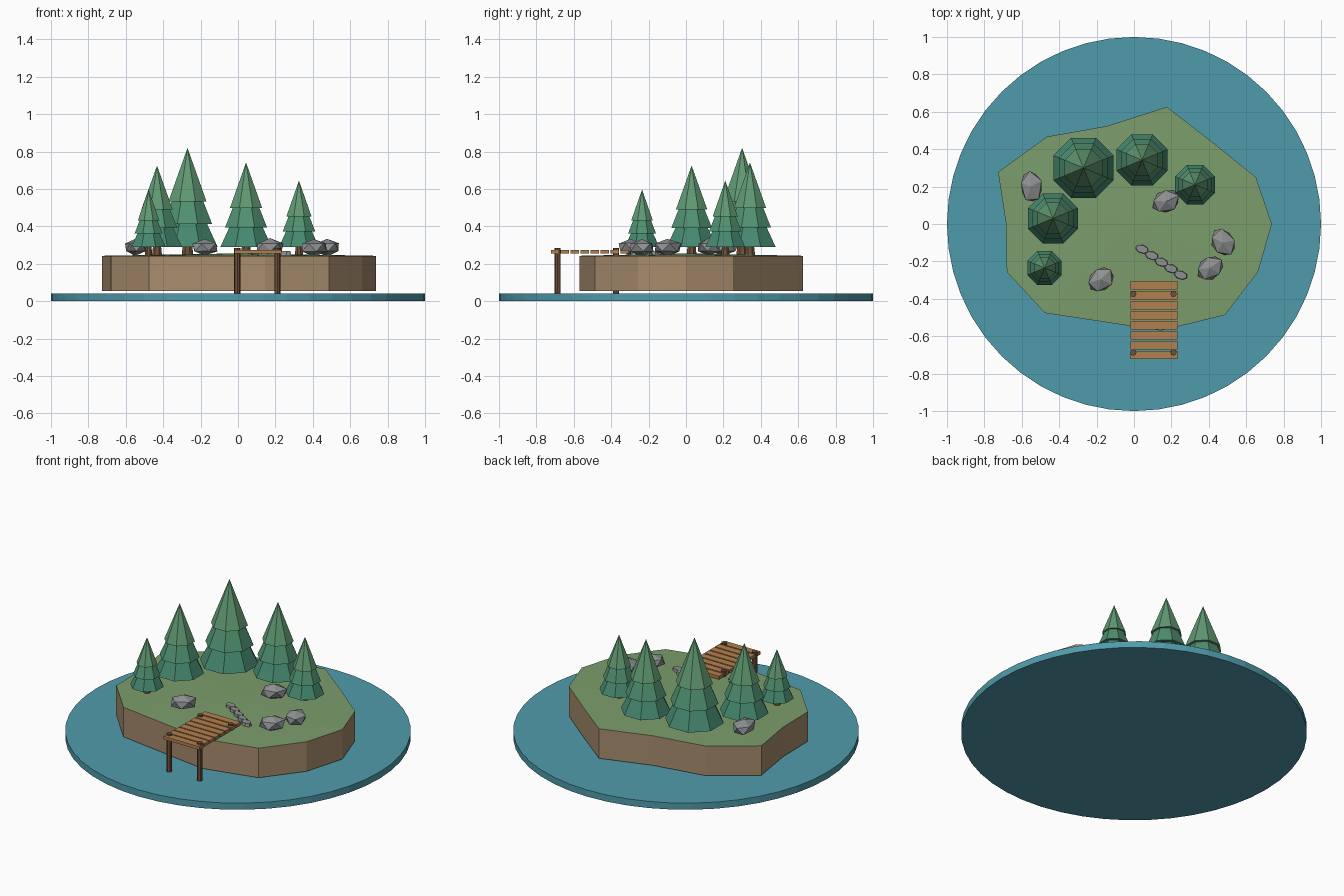
import bpy, bmesh, math, random
from mathutils import Matrix, Vector

if "Cube" in bpy.data.objects:
    bpy.data.objects.remove(bpy.data.objects["Cube"])

random.seed(4)


def material(name, rgb):
    m = bpy.data.materials.new(name)
    m.diffuse_color = (*rgb, 1)
    m.use_nodes = True
    m.node_tree.nodes["Principled BSDF"].inputs["Base Color"].default_value = m.diffuse_color
    return m


WATER = material("water", (0.08, 0.33, 0.41))
GRASS = material("grass", (0.20, 0.34, 0.15))
SOIL = material("soil", (0.38, 0.26, 0.15))
NEEDLES = [material("needles_low", (0.06, 0.25, 0.16)),
           material("needles_mid", (0.08, 0.28, 0.16)),
           material("needles_top", (0.12, 0.32, 0.17))]
BARK = material("bark", (0.17, 0.08, 0.04))
PLANK = material("plank", (0.45, 0.22, 0.08))
STONE = material("stone", (0.27, 0.28, 0.29))


def finish(name, bm, *mats):
    bmesh.ops.recalc_face_normals(bm, faces=bm.faces)
    me = bpy.data.meshes.new(name)
    bm.to_mesh(me)
    bm.free()
    for m in mats:
        me.materials.append(m)
    ob = bpy.data.objects.new(name, me)
    bpy.context.collection.objects.link(ob)
    return ob


def add_cone(bm, x, y, z0, z1, r0, r1, sides, turn=0.0, mat=0):
    before = set(bm.faces)
    bmesh.ops.create_cone(bm, cap_ends=True, segments=sides, radius1=r0, radius2=r1,
                          depth=z1 - z0,
                          matrix=Matrix.Translation((x, y, (z0 + z1) / 2)) @ Matrix.Rotation(turn, 4, 'Z'))
    for f in set(bm.faces) - before:
        f.material_index = mat


# Water disc
bm = bmesh.new()
add_cone(bm, 0, 0, 0, 0.042, 1, 1, 48)
finish("water", bm, WATER)

# Island: straight soil sides, slightly domed grass top
outline = [(0.737, 0), (0.652, 0.25), (0.42, 0.437), (0.176, 0.626), (-0.144, 0.524),
           (-0.465, 0.467), (-0.727, 0.278), (-0.684, 0), (-0.68, -0.257),
           (-0.476, -0.476), (0.145, -0.57), (0.486, -0.487), (0.663, -0.257)]
bm = bmesh.new()
low = [bm.verts.new((x, y, 0.054)) for x, y in outline]
top = [bm.verts.new((x, y, 0.243)) for x, y in outline]
peak = bm.verts.new((0, 0, 0.256))
bm.faces.new(low)
for i in range(len(outline)):
    j = (i + 1) % len(outline)
    bm.faces.new((low[i], low[j], top[j], top[i]))
    bm.faces.new((top[i], top[j], peak)).material_index = 1
finish("island", bm, SOIL, GRASS)

# Fir trees: x, y, radius, tip height
trees = [(-0.27, 0.30, 0.174, 0.82), (0.043, 0.342, 0.148, 0.742), (0.326, 0.21, 0.115, 0.645),
         (-0.433, 0.03, 0.144, 0.725), (-0.478, -0.235, 0.099, 0.597)]
for n, (x, y, r, tip) in enumerate(trees, 1):
    bm = bmesh.new()
    base = 0.291
    h = tip - base
    turn = math.pi / 8
    add_cone(bm, x, y, 0.24, base + 0.02, 0.17 * r + 0.005, 0.15 * r, 8, turn, 3)
    add_cone(bm, x, y, base, base + 0.30 * h, r, 0.55 * r, 8, turn, 0)
    add_cone(bm, x, y, base + 0.23 * h, base + 0.54 * h, 0.82 * r, 0.42 * r, 8, turn, 1)
    add_cone(bm, x, y, base + 0.46 * h, tip, 0.63 * r, 0, 8, turn, 2)
    finish(f"fir_tree_{n}", bm, *NEEDLES, BARK)

# Boulders: x, y, half length, half width, turn in degrees
rocks = [(-0.55, 0.20, 0.092, 0.064, 95), (0.171, 0.12, 0.082, 0.064, 25),
         (0.476, -0.10, 0.085, 0.066, -55), (0.406, -0.235, 0.082, 0.064, 35),
         (-0.178, -0.297, 0.082, 0.066, 45)]
for n, (x, y, a, b, deg) in enumerate(rocks, 1):
    bm = bmesh.new()
    bmesh.ops.create_icosphere(bm, subdivisions=1, radius=1)
    for v in bm.verts:
        v.co *= random.uniform(0.92, 1.08)
    bm.transform(Matrix.Translation((x, y, 0.288)) @ Matrix.Rotation(math.radians(deg), 4, 'Z')
                 @ Matrix.Diagonal((a, b, 0.047, 1)))
    finish(f"boulder_{n}", bm, STONE)

# Stepping stones leading to the dock
bm = bmesh.new()
for i in range(5):
    t = i / 4
    here = Vector((0.043 + 0.207 * t, -0.134 - 0.139 * t, 0.257))
    bmesh.ops.create_cone(bm, cap_ends=True, segments=7, radius1=1, radius2=0.88, depth=1,
                          matrix=Matrix.Translation(here) @ Matrix.Rotation(-0.3, 4, 'Z')
                          @ Matrix.Diagonal((0.039, 0.024, 0.022, 1)))
finish("stepping_stones", bm, STONE)

# Dock planks
bm = bmesh.new()
for i in range(8):
    bmesh.ops.create_cube(bm, size=1, matrix=Matrix.Translation((0.107, -0.328 - 0.0532 * i, 0.264))
                          @ Matrix.Diagonal((0.252, 0.045, 0.02, 1)))
finish("dock_planks", bm, PLANK)

# Dock posts
bm = bmesh.new()
for x in (-0.004, 0.211):
    for y in (-0.374, -0.687):
        add_cone(bm, x, y, 0.04, 0.284, 0.017, 0.017, 8)
finish("dock_posts", bm, BARK)
